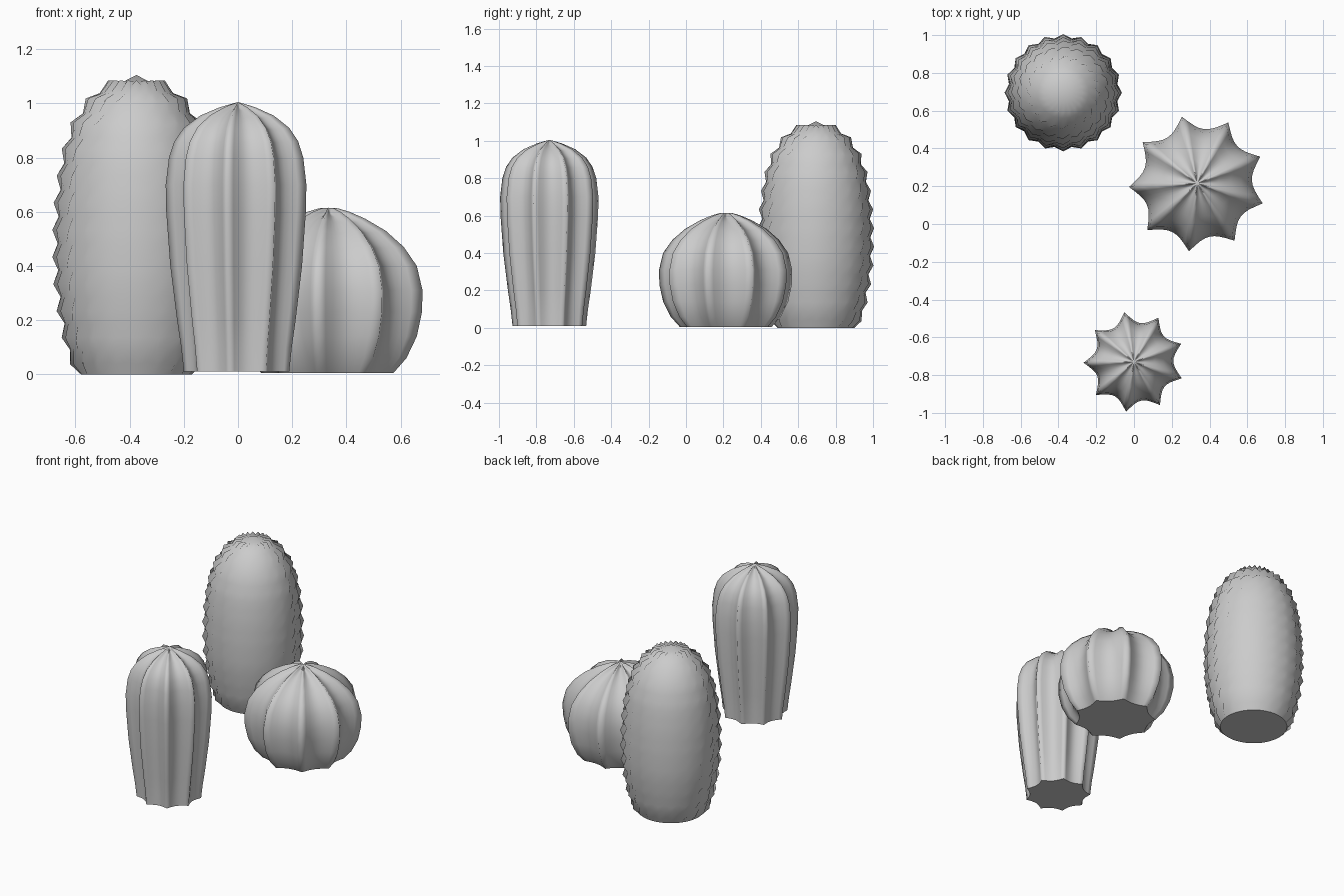
import bpy
from math import sin, cos, pi, radians, hypot
from mathutils import Vector

cube = bpy.data.objects.get("Cube")
if cube:
    bpy.data.objects.remove(cube, do_unlink=True)

GREY = (0.6, 0.6, 0.6, 1)
grey = bpy.data.materials.new("plain grey")
grey.use_nodes = True
grey.diffuse_color = GREY
grey.node_tree.nodes["Principled BSDF"].inputs["Base Color"].default_value = GREY


def skin(name, rings, apex, place):
    """Join rings of points from the flat base up to an apex, smooth above the base."""
    n = len(rings[0])
    verts = [p for ring in rings for p in ring] + [(0, 0, apex)]
    top = len(verts) - 1
    faces = [tuple(reversed(range(n)))]
    for j in range(len(rings) - 1):
        for i in range(n):
            k = (i + 1) % n
            faces.append((j * n + i, j * n + k, j * n + n + k, j * n + n + i))
    faces += [(top - n + i, top - n + (i + 1) % n, top) for i in range(n)]
    mesh = bpy.data.meshes.new(name)
    mesh.from_pydata(verts, [], faces)
    mesh.update()
    mesh.materials.append(grey)
    mesh.shade_smooth()
    mesh.polygons[0].use_smooth = False
    ob = bpy.data.objects.new(name, mesh)
    ob.location = place
    bpy.context.collection.objects.link(ob)
    return ob


def resample(points, count):
    """Evenly spaced points along a profile polyline."""
    lengths = [hypot(b[0] - a[0], b[1] - a[1]) for a, b in zip(points, points[1:])]
    out = []
    for s in range(count):
        d = sum(lengths) * s / (count - 1)
        k = 0
        while k < len(lengths) - 1 and d > lengths[k]:
            d -= lengths[k]
            k += 1
        out.append(Vector(points[k]).lerp(Vector(points[k + 1]), min(d / lengths[k], 1)))
    return out


def ribbed_cactus(name, profile, valley, drop, turn, place, ribs=9, steps=8):
    """Body with narrow ribs; profile holds (rib radius, height)."""
    apex = profile[-1][1]
    rings = []
    for r, z in profile[:-1]:
        up = z / apex
        ratio = valley + 0.07 * max(0, 1 - up * 4)
        ring = []
        for i in range(ribs * steps):
            t = (i % steps) / steps
            h = abs(2 * t - 1) ** 2.1
            a = turn + 2 * pi * i / (ribs * steps)
            rr = r * (ratio + (1 - ratio) * h)
            ring.append((rr * cos(a), rr * sin(a), z - drop * up ** 6 * (1 - h)))
        rings.append(ring)
    skin(name, rings, apex, place)


def knobbly_cactus(name, profile, place, rows=26, knobs=20, bump=0.021):
    """Body with a grid of small knobs, shaded as one smooth surface."""
    path = resample(profile, rows)
    rings, normals = [], []
    n = knobs * 2
    for j in range(rows - 1):
        tangent = (path[j + 1] - path[max(j - 1, 0)]).normalized()
        ring = []
        for i in range(n):
            a = pi * i / knobs
            out = Vector((cos(a) * tangent.y, sin(a) * tangent.y, -tangent.x))
            p = Vector((path[j].x * cos(a), path[j].x * sin(a), path[j].y))
            if i % 2 == 0 and j % 2 == 1:
                p += out * bump * min(1, path[j].x / 0.12)
            ring.append(p)
            normals.append(out)
        rings.append(ring)
    normals.append(Vector((0, 0, 1)))
    mesh = skin(name, rings, path[-1].y + 0.015, place).data
    mesh.normals_split_custom_set(
        [(0, 0, -1) if poly.index == 0 else normals[v]
         for poly in mesh.polygons for v in poly.vertices])


# Tall ribbed cactus at the front
ribbed_cactus("tall_ribbed_cactus",
              [(0.2, 0.01), (0.21, 0.1), (0.225, 0.2), (0.25, 0.4), (0.265, 0.6),
               (0.267, 0.7), (0.255, 0.8), (0.235, 0.86), (0.2, 0.91), (0.14, 0.955),
               (0.07, 0.985), (0.03, 0.997), (0, 1.005)],
              0.78, 0.012, radians(21), (0, -0.73, 0))

# Round ribbed cactus in the middle
ribbed_cactus("round_ribbed_cactus",
              [(0.25, 0.005), (0.3, 0.06), (0.34, 0.14), (0.36, 0.23), (0.362, 0.31),
               (0.34, 0.4), (0.29, 0.47), (0.22, 0.53), (0.14, 0.575),
               (0.08, 0.6), (0.035, 0.613), (0, 0.615)],
              0.8, 0.02, radians(23), (0.335, 0.215, 0))

# Knobbly column cactus at the back
knobbly_cactus("knobbly_cactus",
               [(0.205, 0), (0.245, 0.09), (0.272, 0.22), (0.288, 0.35), (0.291, 0.5),
                (0.284, 0.65), (0.264, 0.8), (0.225, 0.92), (0.168, 1.01),
                (0.098, 1.07), (0, 1.09)],
               (-0.375, 0.695, 0))
